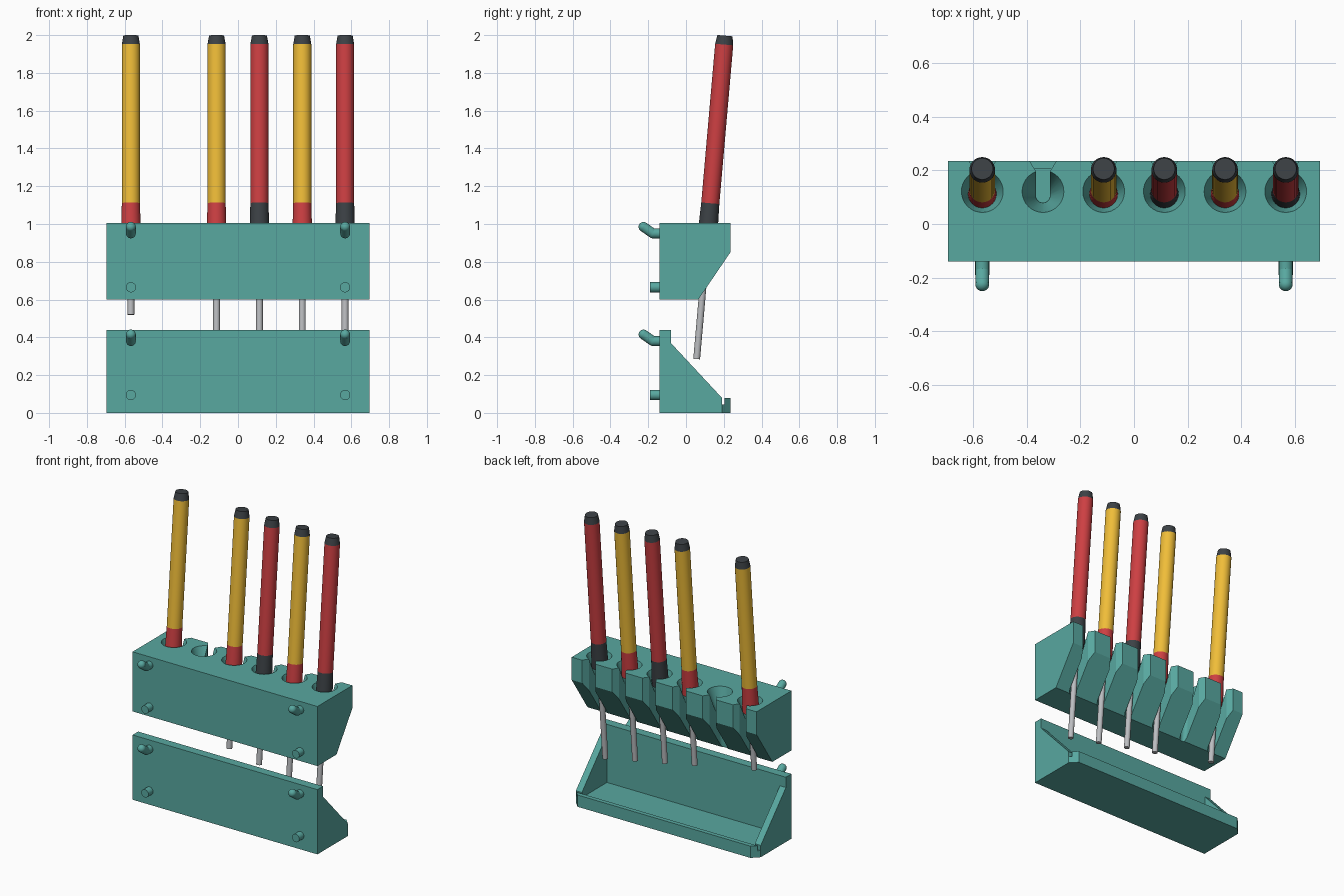
import bpy, bmesh, math
from mathutils import Vector, Matrix

if "Cube" in bpy.data.objects:
    bpy.data.objects.remove(bpy.data.objects["Cube"])

TILT = math.radians(5)
AXIS_Y = 0.119            # tool axis at z = 1
HALF = 0.695              # half width of both bodies
SLOTS = [-0.567 + 0.2268 * i for i in range(6)]


def mat(name, r, g, b):
    m = bpy.data.materials.new(name)
    m.diffuse_color = (r, g, b, 1)
    m.use_nodes = True
    m.node_tree.nodes["Principled BSDF"].inputs["Base Color"].default_value = m.diffuse_color
    return m


TEAL = mat("teal", 0.098, 0.392, 0.352)
YELLOW = mat("yellow", 0.87, 0.51, 0.04)
RED = mat("red", 0.61, 0.05, 0.055)
DARK = mat("dark", 0.045, 0.053, 0.06)
STEEL = mat("steel", 0.5, 0.51, 0.53)


def finish(bm, name, material=None):
    bmesh.ops.recalc_face_normals(bm, faces=bm.faces[:])
    me = bpy.data.meshes.new(name)
    bm.to_mesh(me)
    bm.free()
    ob = bpy.data.objects.new(name, me)
    bpy.context.collection.objects.link(ob)
    if material:
        me.materials.append(material)
    return ob


def smooth(ob):
    bpy.ops.object.select_all(action='DESELECT')
    ob.select_set(True)
    bpy.context.view_layer.objects.active = ob
    bpy.ops.object.shade_smooth_by_angle(angle=math.radians(30))


def loft(name, a, b, material=None):
    """Solid between two matching closed outlines."""
    bm = bmesh.new()
    va = [bm.verts.new(p) for p in a]
    vb = [bm.verts.new(p) for p in b]
    n = len(a)
    bm.faces.new(va)
    bm.faces.new(vb[::-1])
    for i in range(n):
        j = (i + 1) % n
        bm.faces.new((va[i], va[j], vb[j], vb[i]))
    return finish(bm, name, material)


def side_prism(name, yz, half, material=None):
    return loft(name, [(-half, y, z) for y, z in yz], [(half, y, z) for y, z in yz], material)


def plan_prism(name, xy, z0, z1):
    return loft(name, [(x, y, z0) for x, y in xy], [(x, y, z1) for x, y in xy])


def add_rod(bm, p, q, r0, r1, seg=32):
    p, q = Vector(p), Vector(q)
    d = q - p
    m = Matrix.Translation((p + q) / 2) @ d.to_track_quat('Z', 'Y').to_matrix().to_4x4()
    bmesh.ops.create_cone(bm, cap_ends=True, segments=seg, radius1=r0, radius2=r1,
                          depth=d.length, matrix=m)


def on_axis(x, z):
    return (x, AXIS_Y + (z - 1) * math.tan(TILT), z)


def tool_rod(name, x, z0, z1, r0, r1, material=None):
    bm = bmesh.new()
    add_rod(bm, on_axis(x, z0), on_axis(x, z1), r0, r1)
    ob = finish(bm, name, material)
    smooth(ob)
    return ob


def cut(ob, cutters):
    for c in cutters:
        c.hide_render = True
        md = ob.modifiers.new("cut", 'BOOLEAN')
        md.operation = 'DIFFERENCE'
        md.solver = 'EXACT'
        md.object = c
    dg = bpy.context.evaluated_depsgraph_get()
    me = bpy.data.meshes.new_from_object(ob.evaluated_get(dg))
    ob.modifiers.clear()
    ob.data = me
    me.materials.clear()
    me.materials.append(TEAL)
    for c in cutters:
        bpy.data.objects.remove(c, do_unlink=True)
    smooth(ob)


# Upper holder block with conical seats and open, flared slots
holder = side_prism("holder_block", [(-0.14, 0.6), (0.065, 0.6), (0.235, 0.85),
                                     (0.235, 1.005), (-0.14, 1.005)], HALF, TEAL)


def slot_outline(x, z):
    w = 0.026
    cy = on_axis(x, z)[1]
    arc = [(x + w * math.cos(t), cy + w * math.sin(t), z)
           for t in (math.pi + math.pi * k / 12 for k in range(13))]
    back = [(w, 0.197), (0.05, 0.235), (0.062, 0.255),
            (-0.062, 0.255), (-0.05, 0.235), (-w, 0.197)]
    return arc + [(x + a, y, z) for a, y in back]


cutters = []
for x in SLOTS:
    cutters.append(loft("slot_cutter", slot_outline(x, 0.55), slot_outline(x, 1.05)))
    cutters.append(tool_rod("seat_cutter", x, 0.85, 1.035, 0.027, 0.088))
cut(holder, cutters)

# Lower catch tray
tray = side_prism("catch_tray", [(-0.14, 0), (0.235, 0), (0.235, 0.08), (0.19, 0.08),
                                 (-0.08, 0.37), (-0.08, 0.44), (-0.14, 0.44)], HALF, TEAL)


def rect(x, y0, y1):
    return [(-x, y0), (x, y0), (x, y1), (-x, y1)]


cut(tray, [plan_prism("inside_cutter", rect(0.65, -0.08, 0.2), 0.045, 0.6),
           plan_prism("groove_cutter", rect(0.8, 0.19, 0.205), 0.045, 0.6)] +
    [plan_prism("corner_cutter", [(s * HALF, 0.19), (s * (HALF + 0.1), 0.09),
                                  (s * (HALF + 0.1), 0.3), (s * 0.585, 0.3)], -0.1, 0.2)
     for s in (-1, 1)])

# Pegboard pins and bent hooks on the mounting faces
for part, z in (("holder", 0.6), ("tray", 0.03)):
    for side, x in (("left", -0.567), ("right", 0.567)):
        bm = bmesh.new()
        add_rod(bm, (x, -0.13, z + 0.065), (x, -0.19, z + 0.065), 0.027, 0.027, 24)
        smooth(finish(bm, f"{part}_{side}_pin", TEAL))
        bm = bmesh.new()
        pts = [(x, -0.13, z + 0.35), (x, -0.175, z + 0.35), (x, -0.225, z + 0.385)]
        for p, q in zip(pts, pts[1:]):
            add_rod(bm, p, q, 0.026, 0.026, 24)
        for p in pts[1:]:
            bmesh.ops.create_uvsphere(bm, u_segments=24, v_segments=12, radius=0.026,
                                      matrix=Matrix.Translation(p))
        smooth(finish(bm, f"{part}_{side}_hook", TEAL))

# Tools: shafts get longer from left to right, second seat stays empty
for i, x in enumerate(SLOTS):
    if i == 1:
        continue
    body, ring = (RED, DARK) if i in (3, 5) else (YELLOW, RED)
    tool_rod(f"shaft_{i + 1}", x, 0.52 - 0.047 * i, 0.96, 0.018, 0.018, STEEL)
    tool_rod(f"collar_{i + 1}", x, 0.93, 1.11, 0.053, 0.048, ring)
    tool_rod(f"handle_{i + 1}", x, 1.11, 1.95, 0.048, 0.048, body)
    tool_rod(f"end_cap_{i + 1}", x, 1.95, 1.997, 0.048, 0.04, DARK)
